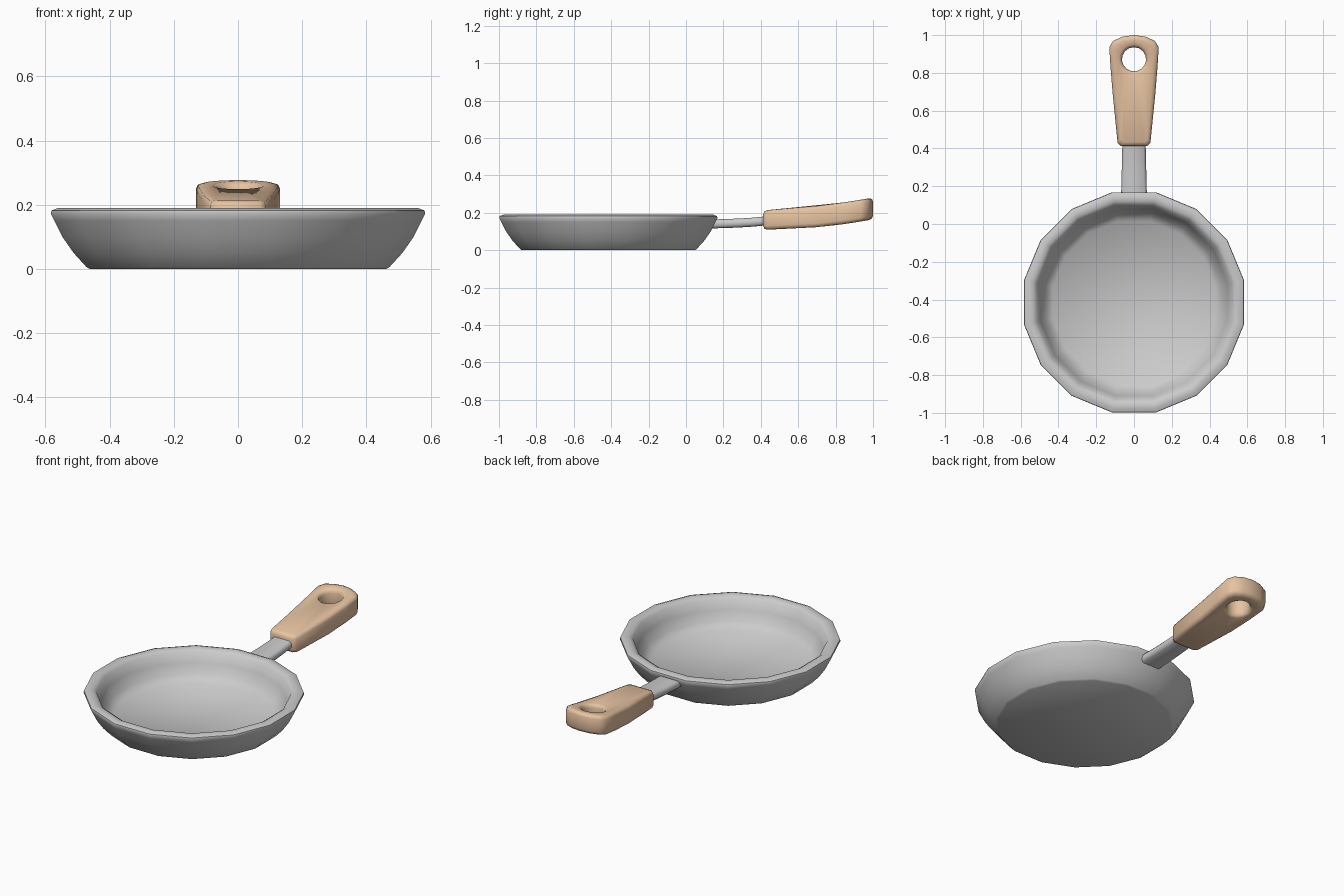
import bpy
import math

if "Cube" in bpy.data.objects:
    bpy.data.objects.remove(bpy.data.objects["Cube"])


def add_mesh(name, verts, faces, angle, color=None):
    mesh = bpy.data.meshes.new(name)
    mesh.from_pydata(verts, [], faces)
    obj = bpy.data.objects.new(name, mesh)
    bpy.context.collection.objects.link(obj)
    bpy.ops.object.select_all(action='DESELECT')
    obj.select_set(True)
    bpy.context.view_layer.objects.active = obj
    bpy.ops.object.mode_set(mode='EDIT')
    bpy.ops.mesh.select_all(action='SELECT')
    bpy.ops.mesh.normals_make_consistent(inside=False)
    bpy.ops.object.mode_set(mode='OBJECT')
    bpy.ops.object.shade_smooth_by_angle(angle=math.radians(angle))
    if color:
        mat = bpy.data.materials.new(name + "_material")
        mat.diffuse_color = color
        mat.use_nodes = True
        mat.node_tree.nodes["Principled BSDF"].inputs["Base Color"].default_value = mat.diffuse_color
        mesh.materials.append(mat)
    return obj


def loft(name, rings, angle, closed=False, color=None):
    """Skin equal-length rings; cap the ends unless the rings form a loop."""
    n, m = len(rings[0]), len(rings)
    verts = [p for ring in rings for p in ring]
    faces = []
    for r in range(m if closed else m - 1):
        a, b = r * n, (r + 1) % m * n
        faces += [(a + i, a + (i + 1) % n, b + (i + 1) % n, b + i) for i in range(n)]
    if not closed:
        faces += [tuple(range(n))[::-1], tuple(range((m - 1) * n, m * n))]
    return add_mesh(name, verts, faces, angle, color)


# Pan: 16-sided bowl with a thick wall (radii measured to the flats)
SIDES, PAN_Y = 16, -0.415
profile = [(0.462, 0.0), (0.472, 0.006), (0.512, 0.05), (0.547, 0.10), (0.572, 0.15),
           (0.583, 0.172), (0.581, 0.182), (0.56, 0.19), (0.535, 0.188), (0.515, 0.175),
           (0.495, 0.12), (0.468, 0.065), (0.43, 0.03)]


def pan_ring(flat, z):
    r = flat / math.cos(math.pi / SIDES)
    angles = [2 * math.pi * (i + 0.5) / SIDES for i in range(SIDES)]
    return [(r * math.cos(a), PAN_Y + r * math.sin(a), z) for a in angles]


loft("pan_bowl", [pan_ring(r, z) for r, z in profile], 45)

# Metal stem: flat bar with chamfered corners, rising gently to the grip
stem_rings = []
for y, w, z in [(0.12, 0.069, 0.140), (0.2, 0.067, 0.142), (0.28, 0.065, 0.145),
                (0.36, 0.063, 0.150), (0.46, 0.061, 0.160)]:
    h, c = 0.024, 0.013
    half = [(w - c, -h), (w, -h + c), (w, h - c), (w - c, h)]
    section = half + [(-x, dz) for x, dz in reversed(half)]
    stem_rings.append([(x, y, z + dz) for x, dz in section])
loft("handle_stem", stem_rings, 60)

# Wooden grip: tapered outline bent upward, with a hanging hole through it
right = [(0.06, 0.992), (0.11, 0.97), (0.131, 0.935), (0.125, 0.84),
         (0.113, 0.69), (0.087, 0.43)]
outline = [(0, 1.0)] + right + [(0.07, 0.413), (-0.07, 0.413)]
outline += [(-x, y) for x, y in reversed(right)]
N = len(outline)


def z_low(y):
    t = (y - 0.41) / 0.59
    return 0.11 + 0.055 * t * t


def z_high(y):
    t = (y - 0.41) / 0.59
    return 0.213 + 0.03 * t + 0.038 * t * t


def grip_ring(inset, surface, dz):
    pts = [(x * (1 - inset / 0.12), 0.7 + (y - 0.7) * (1 - inset / 0.29)) for x, y in outline]
    return [(x, y, surface(y) + dz) for x, y in pts]


def hole_ring(radius, surface, dz):
    angles = [math.pi / 2 - 2 * math.pi * i / N for i in range(N)]
    pts = [(radius * math.cos(a), 0.872 + radius * math.sin(a)) for a in angles]
    return [(x, y, surface(y) + dz) for x, y in pts]


loft("handle_grip", [
    hole_ring(0.064, z_low, 0.022), hole_ring(0.069, z_low, 0.007), hole_ring(0.08, z_low, 0),
    grip_ring(0.022, z_low, 0), grip_ring(0.006, z_low, 0.005), grip_ring(0, z_low, 0.02),
    grip_ring(0, z_high, -0.02), grip_ring(0.006, z_high, -0.006), grip_ring(0.022, z_high, 0),
    hole_ring(0.08, z_high, 0), hole_ring(0.069, z_high, -0.007), hole_ring(0.064, z_high, -0.022),
], 60, closed=True, color=(0.8, 0.55, 0.36, 1))
